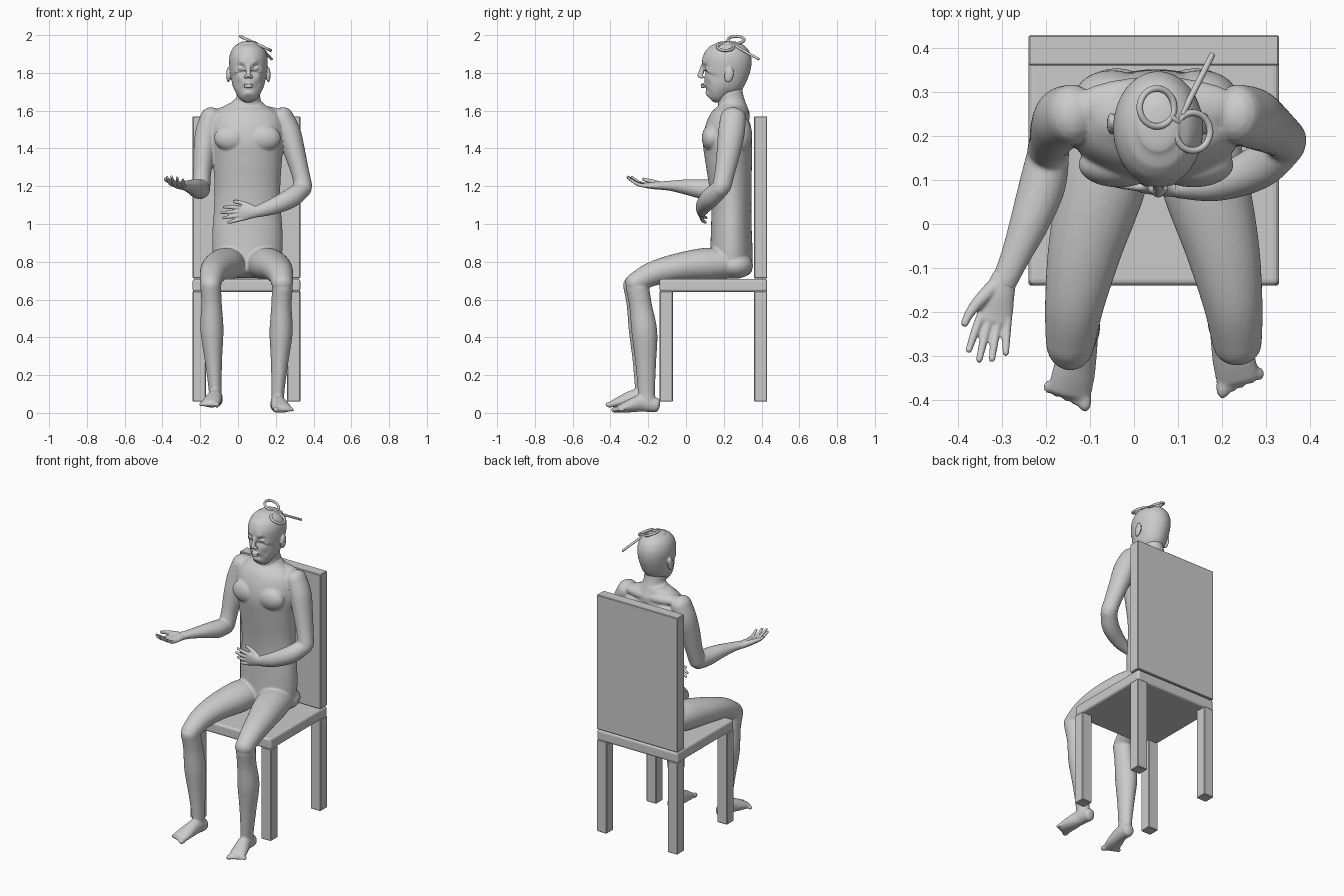
import bpy, bmesh, math
from mathutils import Vector, Matrix


def catmull(rows, sub):
    out = []
    n = len(rows)
    for i in range(n - 1):
        p = [rows[max(i - 1, 0)], rows[i], rows[i + 1], rows[min(i + 2, n - 1)]]
        for k in range(sub):
            t = k / sub
            out.append([0.5 * (2 * b + (c - a) * t + (2 * a - 5 * b + 4 * c - d) * t * t
                               + (3 * b - a - 3 * c + d) * t ** 3) for a, b, c, d in zip(*p)])
    return out + [list(rows[-1])]


def loft(bm, rows, ref=(1, 0, 0), seg=28, sub=6, dome=0.9):
    """Closed tube; rows are x, y, z, half width along ref, half depth."""
    rows = catmull(rows, sub)
    pts = [Vector(r[:3]) for r in rows]
    tan = [(pts[min(i + 1, len(pts) - 1)] - pts[max(i - 1, 0)]).normalized() for i in range(len(pts))]
    rings = [(p, t, r[3], r[4]) for p, t, r in zip(pts, tan, rows)]
    ends = []
    for (p, t, a, b), sign in ((rings[0], -1), (rings[-1], 1)):
        h = min(a, b) * dome
        ends.append([(p + t * sign * h * math.sin(q), t, a * math.cos(q), b * math.cos(q))
                     for q in (0.4, 0.8, 1.15, 1.42)])
    rings = ends[0][::-1] + rings + ends[1]
    loops = []
    for p, t, a, b in rings:
        s = Vector(ref) - t * t.dot(Vector(ref))
        s.normalize()
        o = t.cross(s)
        loops.append([bm.verts.new(p + s * a * math.cos(w) + o * b * math.sin(w))
                      for w in (2 * math.pi * k / seg for k in range(seg))])
    faces = [bm.faces.new(loops[0][::-1]), bm.faces.new(loops[-1])]
    for u, v in zip(loops, loops[1:]):
        for k in range(seg):
            j = (k + 1) % seg
            faces.append(bm.faces.new((u[k], u[j], v[j], v[k])))
    bmesh.ops.recalc_face_normals(bm, faces=faces)


def blob(bm, c, r, rot=0.0):
    m = Matrix.Translation(c) @ Matrix.Rotation(rot, 4, 'X') @ Matrix.Diagonal((*r, 1))
    bmesh.ops.create_uvsphere(bm, u_segments=24, v_segments=16, radius=1, matrix=m)


def bump(bm, c, r, offset):
    for v in bm.verts:
        d = v.co - Vector(c)
        v.co += Vector(offset) * math.exp(-(d.length / r) ** 2)


def finish(bm, name, voxel=0, smooth=0):
    me = bpy.data.meshes.new(name)
    bm.to_mesh(me)
    bm.free()
    ob = bpy.data.objects.new(name, me)
    bpy.context.collection.objects.link(ob)
    if voxel:
        m = ob.modifiers.new("union", 'REMESH')
        m.mode, m.voxel_size, m.use_smooth_shade = 'VOXEL', voxel, True
        s = ob.modifiers.new("soften", 'SMOOTH')
        s.factor, s.iterations = 0.5, smooth
    return ob


def box(name, lo, hi, bevel=0.004, seg=1):
    bm = bmesh.new()
    lo, hi = Vector(lo), Vector(hi)
    bmesh.ops.create_cube(bm, size=1, matrix=Matrix.Translation((lo + hi) / 2) @ Matrix.Diagonal((*(hi - lo), 1)))
    bmesh.ops.bevel(bm, geom=bm.edges[:], offset=bevel, segments=seg, profile=0.5, affect='EDGES')
    return finish(bm, name)


# Chair
X0, X1, Y0, Y1 = -0.24, 0.33, -0.14, 0.43
box("seat", (X0, Y0, 0.64), (X1, Y1, 0.71), 0.014, 3)
box("backrest", (X0, 0.36, 0.712), (X1, Y1, 1.57))
for name, y in (("front_leg", Y0), ("back_leg", Y1 - 0.07)):
    for x in (X0, X1 - 0.07):
        box(name, (x, y, 0.06), (x + 0.07, y + 0.07, 0.645))

# Body: torso, neck and shoulders
CX = 0.045
body = bmesh.new()
loft(body, [(.05, .235, .76, .175, .115), (.05, .24, .86, .185, .112), (.05, .24, .97, .185, .108),
            (.05, .24, 1.08, .177, .106), (.05, .235, 1.2, .174, .112), (.05, .225, 1.35, .184, .125),
            (.05, .22, 1.45, .194, .13), (.05, .23, 1.54, .19, .115), (.05, .245, 1.6, .15, .085),
            (.052, .25, 1.64, .085, .07)], seg=48, dome=0.4)
loft(body, [(.055, .26, 1.57, .085, .08), (.055, .237, 1.66, .064, .07), (.055, .222, 1.75, .062, .072)])
blob(body, (.05, .265, 1.585), (.2, .07, .045))
for s in (-1, 1):
    blob(body, (.05 + s * .085, .135, 1.455), (.092, .052, .07))
    blob(body, (.05 + s * .1, .29, 1.47), (.085, .06, .1))
    blob(body, (.05 + s * .09, .26, .78), (.1, .095, .07))

# Arms
loft(body, [(-.14, .25, 1.565, .058, .068), (-.165, .24, 1.48, .062, .07), (-.18, .215, 1.38, .056, .063),
            (-.19, .19, 1.27, .048, .053), (-.195, .165, 1.19, .048, .05)])
loft(body, [(.235, .25, 1.565, .058, .068), (.272, .24, 1.48, .062, .07), (.30, .225, 1.38, .056, .063),
            (.33, .205, 1.27, .048, .053), (.345, .19, 1.2, .048, .05)])
loft(body, [(-.195, .16, 1.185, .048, .05), (-.208, .09, 1.185, .053, .052), (-.235, .01, 1.195, .046, .042),
            (-.27, -.075, 1.202, .034, .028), (-.297, -.135, 1.203, .029, .022)])
loft(body, [(.345, .185, 1.19, .046, .048), (.285, .13, 1.14, .052, .05), (.19, .092, 1.095, .044, .04),
            (.10, .082, 1.065, .031, .024)], ref=(0, 0, 1))


# Legs and feet
def leg(mirror, dy, dz):
    def place(rows, k=1):
        return [(2 * CX - x if mirror else x, y + dy * k, z + dz * k, a, b) for x, y, z, a, b in rows]
    loft(body, place([(-.045, .22, .79, .095, .08), (-.07, .1, .785, .1, .088), (-.11, -.05, .768, .085, .075),
                      (-.135, -.18, .735, .068, .064), (-.145, -.272, .685, .056, .054)], 0))
    loft(body, place([(-.145, -.272, .68, .055, .062), (-.14, -.255, .58, .054, .06), (-.138, -.235, .44, .061, .068),
                      (-.13, -.228, .28, .046, .055), (-.122, -.225, .14, .035, .046),
                      (-.12, -.222, .08, .034, .045)], .5))
    loft(body, place([(-.115, -.185, .068, .034, .038), (-.12, -.26, .08, .038, .046),
                      (-.135, -.33, .064, .048, .034), (-.147, -.385, .048, .05, .02)]), dome=0.5)
    for i in range(5):
        x, y, r = -.112 - .021 * i, -.402 + .008 * i, (.016, .012, .011, .011, .01)[i]
        blob(body, place([(x, y, .044, 0, 0)])[0][:3], (r, r * 1.6, r))


leg(False, 0, 0)
leg(True, .03, -.028)
finish(body, "body", 0.006, 5)


# Hands: u runs along the fingers, v to the thumb, w out of the palm
def hand(name, origin, f, s, flip, curl):
    o, f = Vector(origin), Vector(f).normalized()
    s = Vector(s)
    s = (s - f * s.dot(f)).normalized()
    n = f.cross(s) * flip
    bm = bmesh.new()

    def tube(rows, seg=14):
        loft(bm, [(*(o + f * u + s * v + n * w), a, b) for u, v, w, a, b in rows], ref=s, seg=seg, sub=4)
    tube([(-.01, 0, 0, .028, .021), (.035, .002, 0, .036, .02), (.075, 0, 0, .04, .015), (.092, 0, .002, .038, .012)], 24)
    for i, length in enumerate((.088, .1, .095, .078)):
        v, u = .03 - .02 * i, .088 - .004 * abs(i - 1)
        tube([(u, v, 0, .0105, .0105), (u + length * .5, v * 1.2, curl * length * .25, .0098, .0098),
              (u + length, v * 1.4, curl * length, .0075, .0075)])
    tube([(.02, .02, .004, .018, .017), (.06, .045, .014, .0145, .014), (.09, .059, .02, .011, .011),
          (.115, .065, .026, .009, .009)])
    finish(bm, name, 0.004, 2)


hand("right_hand", (-.297, -.13, 1.203), (-.25, -1, .02), (-1, 0, .1), -1, .42)
hand("left_hand", (.1, .082, 1.065), (-1, .03, -.1), (0, 0, 1), 1, .22)

# Head with face features
HX = 0.055
head = bmesh.new()
loft(head, [(HX, .128, 1.672, .034, .036), (HX, .15, 1.692, .06, .064), (HX, .175, 1.73, .08, .09),
            (HX, .2, 1.77, .091, .115), (HX, .211, 1.82, .099, .128), (HX, .218, 1.87, .102, .13),
            (HX, .221, 1.91, .094, .118), (HX, .222, 1.94, .075, .094), (HX, .222, 1.957, .05, .062)],
     seg=96, sub=10, dome=0.22)
for s in (-1, 1):
    bump(head, (HX + s * .04, .095, 1.825), .022, (0, .018, 0))
    bump(head, (HX + s * .035, .09, 1.852), .018, (0, -.007, 0))
    bump(head, (HX + s * .06, .11, 1.785), .025, (s * .004, -.006, 0))
    bump(head, (HX + s * .055, .11, 1.735), .025, (0, .006, 0))
bump(head, (HX, .085, 1.705), .014, (0, .006, 0))
bump(head, (HX, .09, 1.68), .02, (0, -.006, 0))
for s in (-1, 1):
    blob(head, (HX + s * .04, .118, 1.824), (.019, .019, .014))
    blob(head, (HX + s * .106, .228, 1.79), (.011, .024, .042), -.2)
    blob(head, (HX + s * .014, .082, 1.779), (.01, .013, .009))
loft(head, [(HX, .092, 1.84, .011, .012), (HX, .083, 1.81, .012, .014), (HX, .073, 1.784, .014, .014)], dome=.7)
for z, w in ((1.738, .026), (1.726, .022)):
    blob(head, (HX, .089, z), (w, .011, .0065))
finish(head, "head", 0.004, 2)

# Spectacles resting on the head
tilt = Matrix.Rotation(math.radians(25), 4, 'Y')
rings = ((.052, .265, 1.975), (.134, .21, 1.937))
for c in rings:
    bpy.ops.mesh.primitive_torus_add(major_radius=.043, minor_radius=.0075, major_segments=40, minor_segments=12,
                                     location=c, rotation=tilt.to_euler())
    bpy.context.object.name = "spectacle_rim"
    bpy.ops.object.shade_smooth()
for name, a, b in (("spectacle_bridge", (.086, .243, 1.962), (.1, .232, 1.955)),
                   ("spectacle_arm", (.11, .25, 1.948), (.178, .385, 1.873))):
    bm = bmesh.new()
    loft(bm, [(*a, .007, .007), (*b, .007, .007)], ref=(0, 0, 1), seg=12, sub=2, dome=.5)
    bar = finish(bm, name)
    for p in bar.data.polygons:
        p.use_smooth = True
